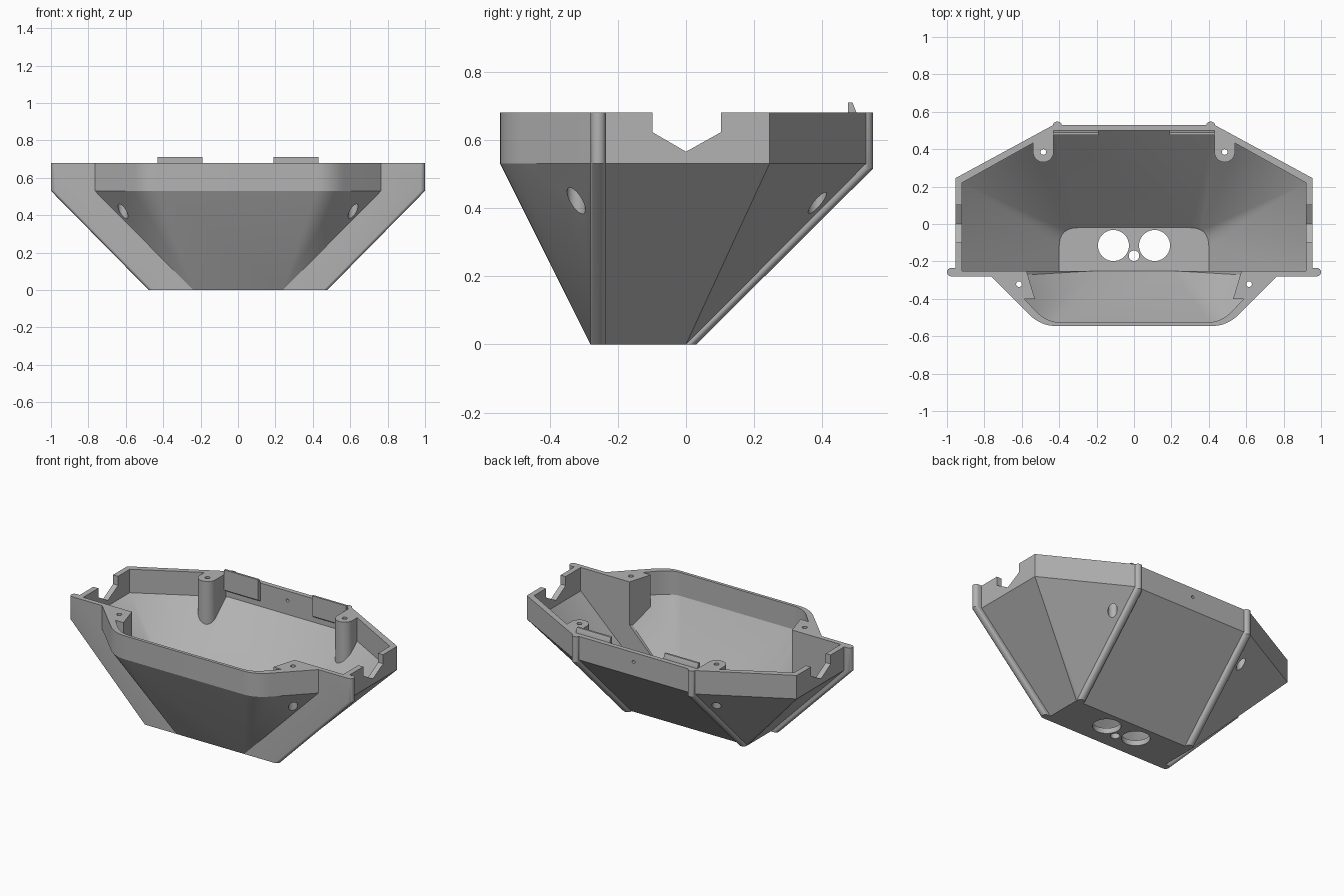
import bpy, bmesh, math
from mathutils import Vector

if "Cube" in bpy.data.objects:
    bpy.data.objects.remove(bpy.data.objects["Cube"], do_unlink=True)

grey = bpy.data.materials.new("plain_grey")
grey.use_nodes = True
grey.diffuse_color = (0.45, 0.45, 0.45, 1)
grey.node_tree.nodes["Principled BSDF"].inputs["Base Color"].default_value = grey.diffuse_color

RIM, KNEE, ABOVE = 0.68, 0.53, 0.8
SIDES = (-1, 1)


def hull(name, points):
    """Convex solid around the points."""
    bm = bmesh.new()
    for p in points:
        bm.verts.new(p)
    res = bmesh.ops.convex_hull(bm, input=bm.verts)
    junk = {g for g in res["geom_interior"] + res["geom_unused"] if isinstance(g, bmesh.types.BMVert)}
    bmesh.ops.delete(bm, geom=list(junk), context="VERTS")
    bmesh.ops.dissolve_limit(bm, angle_limit=0.005, verts=bm.verts, edges=bm.edges)
    bmesh.ops.recalc_face_normals(bm, faces=bm.faces)
    mesh = bpy.data.meshes.new(name)
    bm.to_mesh(mesh)
    bm.free()
    mesh.materials.append(grey)
    ob = bpy.data.objects.new(name, mesh)
    bpy.context.collection.objects.link(ob)
    return ob


def both(outline, z):
    """Right-hand outline points at height z, with their mirror images."""
    return [(s * x, y, z) for x, y in outline for s in SIDES]


def circle(x, y, r, n=24):
    return [(x + r * math.cos(2 * math.pi * i / n), y + r * math.sin(2 * math.pi * i / n)) for i in range(n)]


def at(outline, z):
    return [(x, y, z) for x, y in outline]


def curve(a, b, c, n=8):
    """Rounded corner from a to c, pulled towards b."""
    a, b, c = Vector(a), Vector(b), Vector(c)
    return [tuple(a * (1 - t) ** 2 + b * 2 * t * (1 - t) + c * t * t) for t in (i / n for i in range(n + 1))]


def combine(target, tool, operation):
    mod = target.modifiers.new("combine", "BOOLEAN")
    mod.operation, mod.object, mod.solver = operation, tool, "EXACT"
    bpy.context.view_layer.update()
    done = bpy.data.meshes.new_from_object(target.evaluated_get(bpy.context.evaluated_depsgraph_get()))
    target.modifiers.clear()
    target.data = done
    bpy.data.objects.remove(tool, do_unlink=True)


def prism(name, outline, low, high):
    return hull(name, at(outline, low) + at(outline, high))


# Rear body with tapering panels below the rim
rear_rim = [(0.955, -0.24), (0.955, 0.245), (0.43, 0.53)]
housing = hull("housing", both([(0.435, -0.24), (0.435, 0)], 0) + both(rear_rim, KNEE) + both(rear_rim, RIM))

# Front bulge with rounded upper corners
front_rim = [(0.765, -0.25), (0.765, -0.28)] + curve((0.565, -0.48), (0.5, -0.545), (0.42, -0.545))
front = hull("front_bulge", both([(0.24, -0.25), (0.24, -0.28)], 0) + both(front_rim, KNEE) + both(front_rim, RIM))
combine(housing, front, "UNION")

# Transverse flange with rounded ends
low_end, top_end = circle(0.455, -0.2575, 0.0225), circle(0.9775, -0.2575, 0.0225)
flange = hull("flange", both(low_end, 0) + both(top_end, KNEE) + both(top_end, RIM))
combine(housing, flange, "UNION")

# Rounded ribs at the back corners
for s in SIDES:
    foot, knee = circle(s * 0.41, 0.005, 0.025), circle(s * 0.41, 0.523, 0.025)
    rib = hull("rib", at(foot, 0) + at(knee, 0.515) + at(knee, RIM))
    combine(housing, rib, "UNION")

# Inner space, with the screw posts left standing
floor = 0.035
inner_rim = [(0.92, -0.25), (0.92, 0.22), (0.42, 0.5)]
inner_floor = [(0.40, -0.25)] + curve((0.40, -0.12), (0.40, -0.02), (0.30, -0.02))
cavity = hull("cavity", both(inner_floor, floor) + both(inner_rim, KNEE) + both(inner_rim, ABOVE))
front_inner = [(0.70, -0.2), (0.70, -0.28)] + curve((0.53, -0.46), (0.47, -0.525), (0.40, -0.525))
front_cavity = hull("front_cavity", both([(0.21, -0.2), (0.21, -0.25)], floor)
                    + both(front_inner, KNEE) + both(front_inner, ABOVE))
combine(cavity, front_cavity, "UNION")
for s in SIDES:
    rear_post = circle(s * 0.485, 0.385, 0.055) + [(s * 0.43, 0.6), (s * 0.54, 0.6)]
    front_post = [(s * x, y) for x, y in
                  [(0.575, -0.25), (0.85, -0.25), (0.85, -0.4)] + curve((0.57, -0.33), (0.56, -0.37), (0.53, -0.4))]
    combine(cavity, prism("rear_post", rear_post, -0.1, 1), "DIFFERENCE")
    combine(cavity, prism("front_post", front_post, -0.1, 1), "DIFFERENCE")
combine(housing, cavity, "DIFFERENCE")

# Screw holes with wide lower bores, and notches in the side walls
for s in SIDES:
    for x, y in ((0.485, 0.385), (0.615, -0.322)):
        combine(housing, prism("bore", circle(s * x, y, 0.027), -0.1, 0.58), "DIFFERENCE")
        combine(housing, prism("pilot", circle(s * x, y, 0.015), 0.5, ABOVE), "DIFFERENCE")
    profile = [(-0.098, ABOVE), (-0.098, 0.622), (0, 0.565), (0.102, 0.622), (0.102, ABOVE)]
    notch = hull("notch", [(s * x, y, z) for x in (0.88, 0.99) for y, z in profile])
    combine(housing, notch, "DIFFERENCE")

# Floor openings and the small hole in the back wall
for x, y, r in ((-0.11, -0.115, 0.083), (0.11, -0.115, 0.083), (0, -0.17, 0.028)):
    combine(housing, prism("opening", circle(x, y, r, 40), -0.1, 0.2), "DIFFERENCE")
pin = hull("pin_hole", [(x, y, z) for x, z in circle(0, 0.62, 0.01, 16) for y in (0.45, 0.6)])
combine(housing, pin, "DIFFERENCE")

# Clip tabs inside the back wall
tabs = []
for s, side in ((1, "left"), (-1, "right")):
    shape = [(0.505, 0.56), (0.475, 0.58), (0.475, 0.71), (0.488, 0.71), (0.5, RIM)]
    tabs.append(hull(side + "_clip_tab", [(s * x, y, z) for x in (0.19, 0.43) for y, z in shape]))

# Soft shading with crisp edges
bpy.ops.object.select_all(action="DESELECT")
for ob in [housing] + tabs:
    ob.select_set(True)
bpy.context.view_layer.objects.active = housing
bpy.ops.object.shade_smooth_by_angle(angle=math.radians(25))
